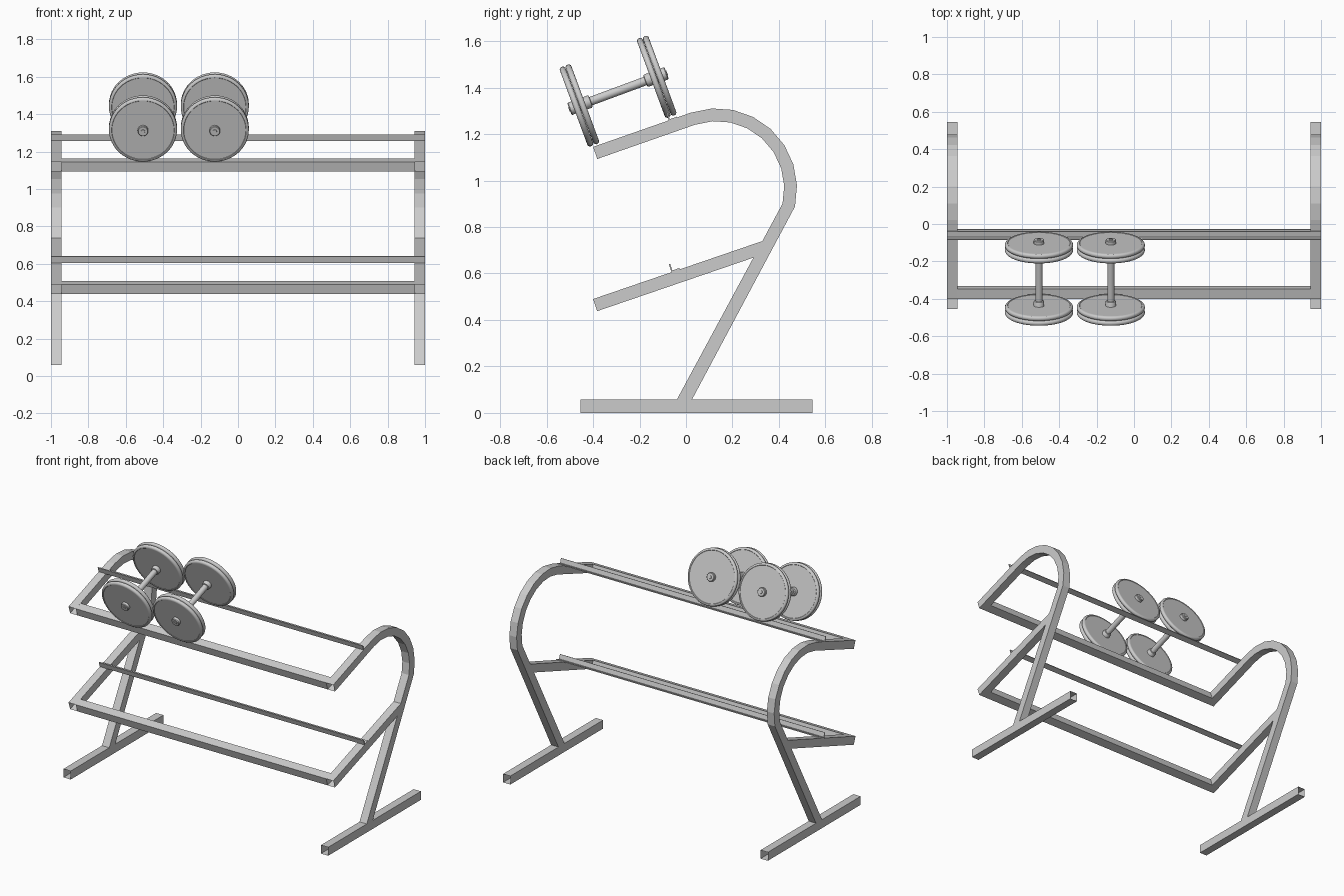
import bpy, bmesh, math
from mathutils import Matrix, Vector

if "Cube" in bpy.data.objects:
    bpy.data.objects.remove(bpy.data.objects["Cube"])

T = 0.055                       # square tube width
A = math.radians(18.9)          # shelf slope
U = Vector((math.cos(A), math.sin(A)))    # along shelf (y, z)
N = Vector((-math.sin(A), math.cos(A)))   # off shelf


def finish(name, bm):
    bmesh.ops.recalc_face_normals(bm, faces=bm.faces[:])
    me = bpy.data.meshes.new(name)
    bm.to_mesh(me)
    bm.free()
    ob = bpy.data.objects.new(name, me)
    bpy.context.collection.objects.link(ob)
    return ob


def open_tube(name, outer, inner, x0, x1):
    """Open-ended rectangular tube between two matching yz lines."""
    bm = bmesh.new()
    rings = []
    for a, b in zip(outer, inner):
        rings.append([bm.verts.new(p) for p in
                      ((x0, *a), (x1, *a), (x1, *b), (x0, *b))])
    for r, s in zip(rings, rings[1:]):
        for i in range(4):
            j = (i + 1) % 4
            bm.faces.new((r[i], r[j], s[j], s[i]))
    return finish(name, bm)


def x_bar(name, section, x0, x1):
    """Solid bar: yz section extruded along x."""
    bm = bmesh.new()
    f = bm.faces.new([bm.verts.new((x0, *p)) for p in section])
    g = bmesh.ops.extrude_face_region(bm, geom=[f])
    bmesh.ops.translate(bm, vec=(x1 - x0, 0, 0),
                        verts=[v for v in g['geom'] if isinstance(v, bmesh.types.BMVert)])
    return finish(name, bm)


def lathe(name, profile, seg, matrix):
    """Spin (radius, y) profile around the y axis."""
    bm = bmesh.new()
    vs = [bm.verts.new((r, y, 0)) for r, y in profile]
    es = [bm.edges.new(p) for p in zip(vs, vs[1:])]
    bmesh.ops.spin(bm, geom=vs + es, cent=(0, 0, 0), axis=(0, 1, 0),
                   angle=2 * math.pi, steps=seg, use_duplicate=False)
    bmesh.ops.remove_doubles(bm, verts=bm.verts[:], dist=1e-5)
    ob = finish(name, bm)
    ob.matrix_world = matrix
    bpy.ops.object.select_all(action='DESELECT')
    ob.select_set(True)
    bpy.context.view_layer.objects.active = ob
    bpy.ops.object.shade_smooth_by_angle(angle=math.radians(35))
    return ob


# Side frames: foot, leg with hooked top, lower arm
C, R = Vector((0.133, 0.966)), 0.345
arc = [math.radians(-13 + 15.25 * i) for i in range(9)]
tips = {"upper": Vector((-0.40, 1.145)), "lower": Vector((-0.40, 0.490))}
outer, inner = [(0.026, 0.058)], [(-0.039, 0.058)]
for a in arc:
    d = Vector((math.cos(a), math.sin(a)))
    outer.append(C + d * R)
    inner.append(C + d * (R - T))
outer.append(tips["upper"])
inner.append(tips["upper"] - N * T)

for side, x0 in (("left", -1.0), ("right", 1.0 - T)):
    x1 = x0 + T
    open_tube(side + "_foot", [(-0.455, 0.058), (0.545, 0.058)],
              [(-0.455, 0), (0.545, 0)], x0, x1)
    open_tube(side + "_leg", outer, inner, x0, x1)
    t = tips["lower"]
    open_tube(side + "_lower_arm", [t, t + U * 0.782],
              [t - N * T, t - N * T + U * 0.715], x0, x1)

# Shelves: front cross tube and rear angle rail
for level, tip in tips.items():
    x_bar(level + "_front_bar",
          [tip, tip + U * T, tip + U * T - N * T, tip - N * T], -1 + T, 1 - T)
    c = tip + U * (0.345 if level == "upper" else 0.357)
    h, w, k = 0.036, 0.038, 0.006
    x_bar(level + "_rear_rail",
          [c, c + U * w, c + U * w + N * k, c + U * k + N * k,
           c + U * k + N * h, c + N * h], -1, 1)

# Dumbbells
plate = [(0, -0.011), (0.166, -0.011), (0.168, -0.013), (0.174, -0.0125),
         (0.179, -0.009), (0.182, -0.004), (0.182, 0.004), (0.179, 0.009),
         (0.174, 0.0125), (0.168, 0.013), (0.166, 0.011), (0, 0.011)]
half = [(0.019, 0.125), (0.026, 0.127), (0.028, 0.131), (0.028, 0.219),
        (0.025, 0.223), (0.011, 0.223), (0.010, 0.226), (0, 0.226)]
bar = [(r, -y) for r, y in reversed(half)] + half
for n, x in enumerate((-0.508, -0.124), 1):
    m = (Matrix.Translation((x, -0.2925, 1.385))
         @ Matrix.Rotation(math.radians(20.3), 4, 'X'))
    lathe(f"dumbbell_{n}_handle", bar, 24, m)
    for i, y in enumerate((-0.191, -0.164, 0.164, 0.191), 1):
        lathe(f"dumbbell_{n}_plate_{i}", plate, 48, m @ Matrix.Translation((0, y, 0)))
